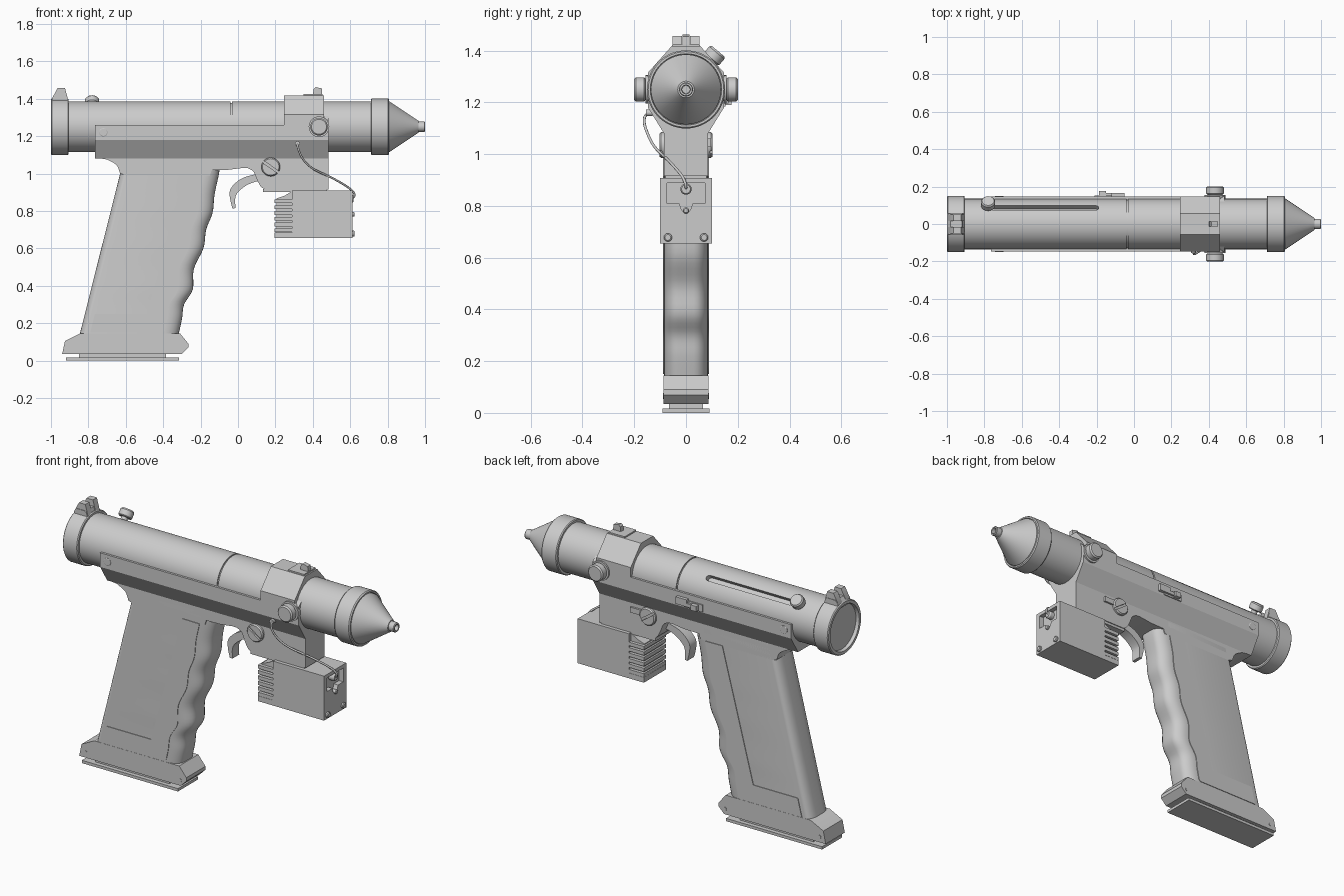
import bpy, bmesh
from math import sin, cos, pi, radians
from mathutils import Vector

if "Cube" in bpy.data.objects:
    bpy.data.objects.remove(bpy.data.objects["Cube"])


def finish(name, bm):
    bmesh.ops.remove_doubles(bm, verts=bm.verts, dist=1e-5)
    bmesh.ops.recalc_face_normals(bm, faces=bm.faces)
    me = bpy.data.meshes.new(name)
    bm.to_mesh(me)
    bm.free()
    ob = bpy.data.objects.new(name, me)
    bpy.context.collection.objects.link(ob)
    return ob


def loft(name, rings):
    """Skin closed rings of points and cap both ends."""
    bm = bmesh.new()
    vs = [[bm.verts.new(p) for p in r] for r in rings]
    n = len(vs[0])
    for a, b in zip(vs, vs[1:]):
        for i in range(n):
            bm.faces.new((a[i], a[(i + 1) % n], b[(i + 1) % n], b[i]))
    bm.faces.new(vs[0])
    bm.faces.new(vs[-1])
    return finish(name, bm)


def prism(name, pts, a, b, axis='Y'):
    """Extrude (x,z) points along Y, or (y,z) points along X."""
    def to3(p, t):
        return (p[0], t, p[1]) if axis == 'Y' else (t, p[0], p[1])
    return loft(name, [[to3(p, t) for p in pts] for t in (a, b)])


def box(name, x0, x1, y0, y1, z0, z1):
    return prism(name, [(x0, z0), (x1, z0), (x1, z1), (x0, z1)], y0, y1)


def lathe(name, prof, origin=(0, 0, 1.25), d=(1, 0, 0), n=64):
    """Turn (distance, radius) pairs around the axis d through origin."""
    q = Vector(d).to_track_quat('Z', 'Y')
    o = Vector(origin)
    rings = [[o + q @ Vector((max(r, 1e-4) * cos(2 * pi * i / n), max(r, 1e-4) * sin(2 * pi * i / n), t))
              for i in range(n)] for t, r in prof]
    return loft(name, rings)


def spline(pts, k=5):
    """Catmull-Rom smoothing of 2D points."""
    p = [Vector(v) for v in pts]
    p = [2 * p[0] - p[1]] + p + [2 * p[-1] - p[-2]]
    out = []
    for a, b, c, d in zip(p, p[1:], p[2:], p[3:]):
        for i in range(k):
            t = i / k
            out.append(0.5 * (2 * b + (c - a) * t + (2 * a - 5 * b + 4 * c - d) * t ** 2
                              + (3 * b - a - 3 * c + d) * t ** 3))
    return out + [p[-2]]


def cut(ob, cutter):
    cutter.hide_render = True
    m = ob.modifiers.new('cut', 'BOOLEAN')
    m.object, m.operation, m.solver = cutter, 'DIFFERENCE', 'EXACT'
    dg = bpy.context.evaluated_depsgraph_get()
    me = bpy.data.meshes.new_from_object(ob.evaluated_get(dg))
    ob.modifiers.clear()
    ob.data = me
    bpy.data.objects.remove(cutter)


def mirrored(pts):
    return pts + [(-y, z) for y, z in reversed(pts)]


# barrel tube with seam and bolt slot
barrel = lathe('barrel', [(-.95, 0), (-.95, .135), (-.039, .135), (-.039, .128), (-.031, .128),
                          (-.031, .135), (.75, .135), (.75, 0)])
up = Vector((0, sin(radians(40)), cos(radians(40))))
side = Vector((0, up.z, -up.y))
slot = []
for r in (.105, .16):
    ring = []
    for cx, a0 in ((-.205, -90), (-.78, 90)):
        for i in range(9):
            a = radians(a0 + i * 22.5)
            ring.append(Vector((cx + .016 * cos(a), 0, 1.25)) + side * .016 * sin(a) + up * r)
    slot.append(ring)
cut(barrel, loft('slot_cutter', slot))
lathe('bolt_knob', [(.10, 0), (.10, .018), (.15, .018), (.15, .033), (.155, .038), (.185, .038),
                    (.193, .032), (.193, 0)], (-.78, 0, 1.25), up, 32)

# end cap, muzzle collar, cone and nozzle
lathe('rear_cap', [(-.982, 0), (-.982, .126), (-1, .13), (-1, .146), (-.995, .151), (-.91, .151),
                   (-.905, .146), (-.905, 0)])
lathe('muzzle_collar', [(.71, 0), (.71, .147), (.715, .151), (.802, .151), (.808, .146),
                        (.808, .138), (.80, .136), (.80, 0)])
lathe('muzzle_cone', [(.79, 0), (.79, .135), (.81, .135), (.965, .032), (.965, .027), (.996, .027),
                      (1, .024), (1, .017), (.95, .015), (.95, 0)])

# receiver: side rails, front block and lower frame
prism('receiver_rail', mirrored([(.147, 1.26), (.147, 1.18), (.085, 1.08)]), -.765, .483, 'X')
prism('front_block', mirrored([(.055, 1.418), (.147, 1.315), (.147, 1.18), (.085, 1.08)]), .245, .46, 'X')
prism('front_block_lip', mirrored([(.12, 1.31), (.147, 1.285), (.147, 1.18), (.085, 1.08)]), .40, .485, 'X')
lower = [(-.765, 1.1), (-.765, 1.085)]
lower += [tuple(v) for v in spline([(-.70, 1.075), (-.65, 1.045), (-.63, 1.0)])]
lower += [(-.60, .99), (-.15, .99), (-.14, 1.018), (-.05, 1.02), (.03, 1.03)]
lower += [tuple(v) for v in spline([(.055, 1.028), (.083, 1.01), (.10, .97), (.122, .93), (.145, .915)])]
lower += [(.485, .915), (.485, 1.1)]
prism('lower_frame', lower, -.085, .085)
box('accessory_rail', .135, .475, -.08, .08, .90, .918)

# grip lofted from rounded sections that follow the finger grooves
front = spline([(-.10, 1.09), (-.10, 1.01), (-.125, .89), (-.136, .79), (-.170, .70), (-.185, .60),
                (-.236, .49), (-.242, .38), (-.288, .30), (-.30, .22), (-.322, .12)], 5)
rings = []
for xf, z in front:
    xb = -.63 + (z - 1.0) * .2515
    ring = []
    for cx, rx, sx, a0 in ((xf, .075, -1, 0), (xb, .035, 1, 90), (xb, .035, 1, 180), (xf, .075, -1, 270)):
        for i in range(7):
            a = radians(a0 + i * 15)
            cy = .03 if a0 < 180 else -.03
            ring.append((cx + sx * rx + rx * cos(a), cy + .055 * sin(a), z))
    rings.append(ring)
loft('grip', rings)
panel = [(v.x - .078, v.y) for v in front if .16 < v.y < 1.0]
prism('grip_panel', panel + [(-.40, .15), (-.79, .15), (-.765, .25), (-.485, .25), (-.29, .99)], -.0885, .0885)

# grip foot, its pins and the magazine plate
prism('grip_foot', [(-.845, .145), (-.925, .105), (-.94, .035), (-.30, .035), (-.265, .07),
                    (-.265, .09), (-.31, .145)], -.086, .086)
box('magazine_neck', -.85, -.385, -.066, .066, .01, .04)
box('magazine_plate', -.92, -.315, -.09, .09, 0, .016)

# parts repeated on both sides
for s, tag in ((-1, 'front'), (1, 'back')):
    d = (0, s, 0)
    for i, px in enumerate((-.90, -.305)):
        lathe(f'foot_pin_{tag}_{i}', [(.08, 0), (.08, .011), (.089, .011), (.089, 0)], (px, 0, .065), d, 20)
    lathe(f'frame_pin_{tag}', [(.12, 0), (.12, .022), (.149, .022), (.151, .019), (.151, 0)],
          (-.72, 0, 1.22), d, 24)
    lathe(f'block_knob_{tag}', [(.12, 0), (.12, .055), (.156, .055), (.156, .04), (.162, .047),
                                (.194, .047), (.201, .04), (.201, 0)], (.433, 0, 1.25), d, 32)
    screw = lathe(f'slotted_screw_{tag}', [(.06, 0), (.06, .05), (.096, .05), (.103, .044), (.103, 0)],
                  (.175, 0, 1.035), d, 32)
    ca, sa = cos(radians(-35)), sin(radians(-35))
    cut(screw, prism('screw_slot', [(.175 + u * ca - v * sa, 1.035 + u * sa + v * ca)
                                    for u, v in ((-.07, -.006), (.07, -.006), (.07, .006), (-.07, .006))],
                     s * .093, s * .12))

# trigger
outer = spline([(.11, 1.0), (.035, .98), (-.013, .95), (-.043, .91), (-.042, .863), (-.03, .813)])
inner = spline([(-.013, .815), (-.015, .863), (-.003, .896), (.035, .93), (.075, .95), (.12, .962)])
prism('trigger', [tuple(v) for v in outer + inner], -.03, .03)

# sights
prism('rear_sight_base', [(-.995, 1.37), (-.995, 1.40), (-.98, 1.42), (-.92, 1.42), (-.906, 1.38)], -.055, .055)
for s in (-1, 1):
    prism(f'rear_sight_ear_{s}', [(-.995, 1.38), (-.995, 1.40), (-.965, 1.456), (-.925, 1.456), (-.907, 1.39)],
          s * .016, s * .052)
box('front_sight_base', .35, .452, -.052, .052, 1.41, 1.426)
prism('front_sight_post', [(.40, 1.42), (.405, 1.452), (.415, 1.462), (.448, 1.455), (.45, 1.42)], -.013, .013)

# slide catch and small lever on the back side
box('catch_plate', -.21, -.09, .14, .153, 1.185, 1.225)
prism('catch_lever', [(-.18, 1.195), (-.05, 1.195), (-.05, 1.235), (-.12, 1.235), (-.12, 1.215), (-.18, 1.215)],
      .14, .165)
box('catch_tab', -.187, -.15, .15, .176, 1.19, 1.22)
box('release_lever', .20, .285, .08, .096, 1.03, 1.06)

# lower module: body with front recess, finned rear
body = box('module_body', .29, .612, -.10, .10, .655, .908)
cut(body, prism('recess_cutter', mirrored([(.073, .888), (.073, .81), (.025, .81), (.02, .79), (.008, .775)]),
                .585, .65, 'X'))
prism('module_core', [(.205, .66), (.30, .66), (.30, .905), (.285, .903), (.25, .882), (.205, .866)], -.082, .082)
for i in range(7):
    z = .655 + i * .031
    box(f'module_fin_{i}', .195, .30, -.10, .10, z, z + (.02 if i else .03))
for i, (y, z, r) in enumerate(((-.07, .678, .016), (.07, .678, .016), (0, .782, .012))):
    lathe(f'module_screw_{i}', [(.58, 0), (.58, r), (.62, r), (.624, r * .7), (.624, 0)], (0, y, z), n=20)
lathe('wire_socket', [(.57, 0), (.57, .022), (.61, .022), (.618, .017), (.618, 0)], (0, 0, .865), n=24)

# wire from the block down to the module
lathe('wire_plug', [(.13, 0), (.13, .013), (.155, .013), (.155, 0)], (.318, 0, 1.16), (0, -1, 0), 16)
cu = bpy.data.curves.new('wire', 'CURVE')
cu.dimensions, cu.bevel_depth, cu.bevel_resolution = '3D', .0055, 2
sp = cu.splines.new('NURBS')
path = [(.318, -.14, 1.16), (.316, -.172, 1.15), (.335, -.152, 1.08), (.40, -.12, 1.02), (.49, -.075, .985),
        (.56, -.04, .945), (.615, -.008, .91), (.63, 0, .88), (.612, 0, .866)]
sp.points.add(len(path) - 1)
for p, c in zip(sp.points, path):
    p.co = (*c, 1)
sp.use_endpoint_u, sp.order_u = True, 4
bpy.context.collection.objects.link(bpy.data.objects.new('wire', cu))

# smooth shading with crisp edges
for ob in bpy.context.scene.objects:
    if ob.type == 'MESH':
        ob.select_set(True)
        bpy.context.view_layer.objects.active = ob
bpy.ops.object.shade_smooth_by_angle(angle=radians(30))
